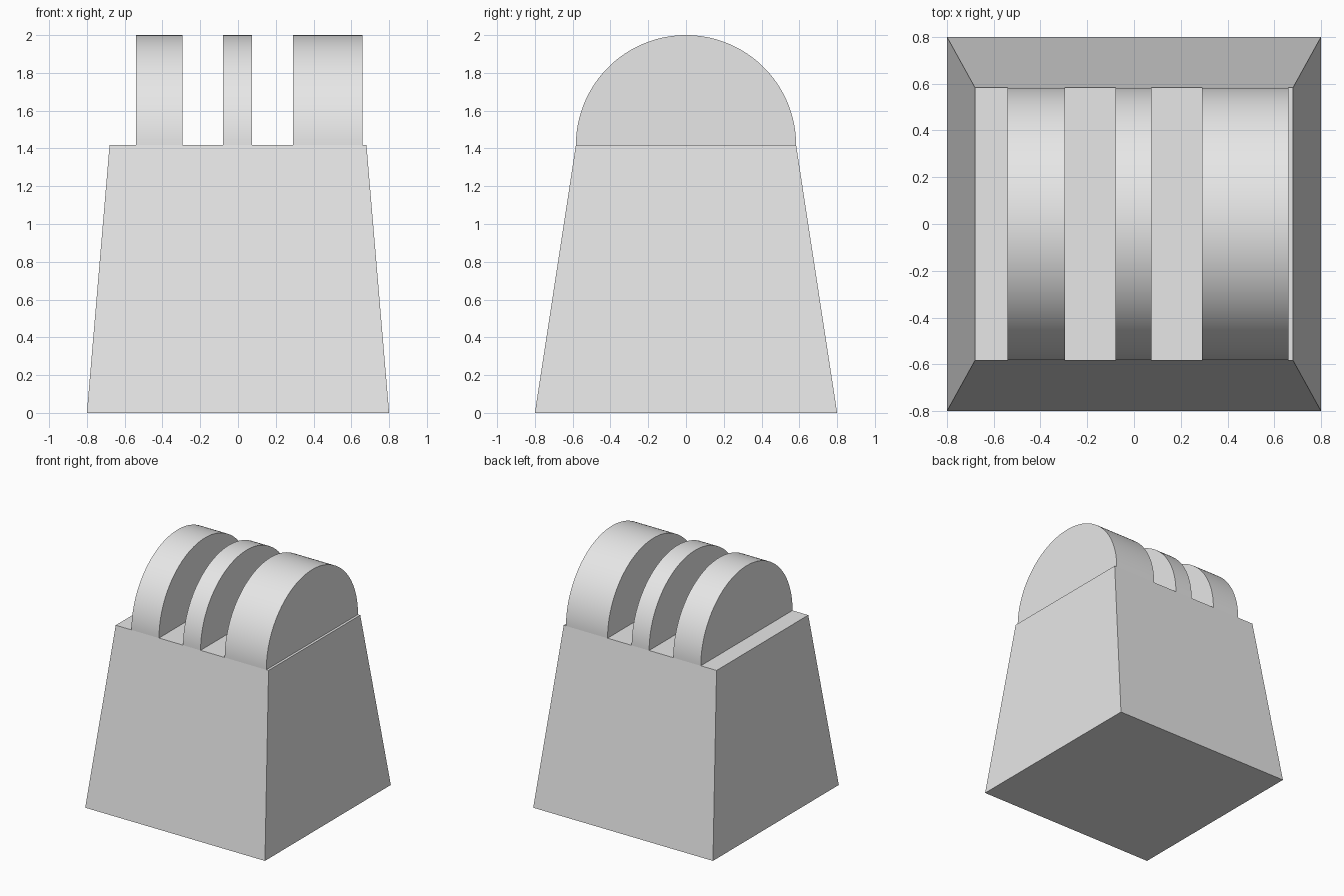
import bpy
import bmesh
import math

cube = bpy.data.objects.get("Cube")
if cube:
    bpy.data.objects.remove(cube, do_unlink=True)

BASE_HALF = 0.8                # half width of the square foot
TOP_X, TOP_Y = 0.68, 0.583     # half sizes of the shoulder
SHOULDER_Z = 1.417
RADIUS = 0.583
SINK = 0.02                    # overlap of the ridges into the body
ARC_STEPS = 64

grey = bpy.data.materials.new("light_grey")
grey.use_nodes = True
colour = (0.8, 0.8, 0.8, 1.0)
grey.diffuse_color = colour
grey.node_tree.nodes["Principled BSDF"].inputs["Base Color"].default_value = colour


def loft(name, ring_a, ring_b):
    """Closed solid between two matching outlines."""
    bm = bmesh.new()
    a = [bm.verts.new(p) for p in ring_a]
    b = [bm.verts.new(p) for p in ring_b]
    bm.faces.new(a)
    bm.faces.new(b)
    for i in range(len(a)):
        j = (i + 1) % len(a)
        bm.faces.new((a[i], a[j], b[j], b[i]))
    bmesh.ops.recalc_face_normals(bm, faces=bm.faces)
    mesh = bpy.data.meshes.new(name)
    bm.to_mesh(mesh)
    bm.free()
    mesh.materials.append(grey)
    obj = bpy.data.objects.new(name, mesh)
    bpy.context.collection.objects.link(obj)
    return obj


def rectangle(hx, hy, z):
    return [(sx * hx, sy * hy, z) for sx, sy in ((-1, -1), (1, -1), (1, 1), (-1, 1))]


def half_disc(x):
    points = [(x, RADIUS, SHOULDER_Z - SINK)]
    for i in range(ARC_STEPS + 1):
        t = math.pi * i / ARC_STEPS
        points.append((x, RADIUS * math.cos(t), SHOULDER_Z + RADIUS * math.sin(t)))
    points.append((x, -RADIUS, SHOULDER_Z - SINK))
    return points


# Tapered body
loft("tapered_body", rectangle(BASE_HALF, BASE_HALF, 0),
     rectangle(TOP_X, TOP_Y, SHOULDER_Z))

# Three rounded ridges of different widths
ridges = {
    "right_ridge": (-0.54, -0.295),
    "middle_ridge": (-0.08, 0.075),
    "left_ridge": (0.29, 0.66),
}
for name, (x0, x1) in ridges.items():
    ridge = loft(name, half_disc(x0), half_disc(x1))
    bpy.ops.object.select_all(action='DESELECT')
    ridge.select_set(True)
    bpy.context.view_layer.objects.active = ridge
    bpy.ops.object.shade_smooth_by_angle(angle=math.radians(30))
